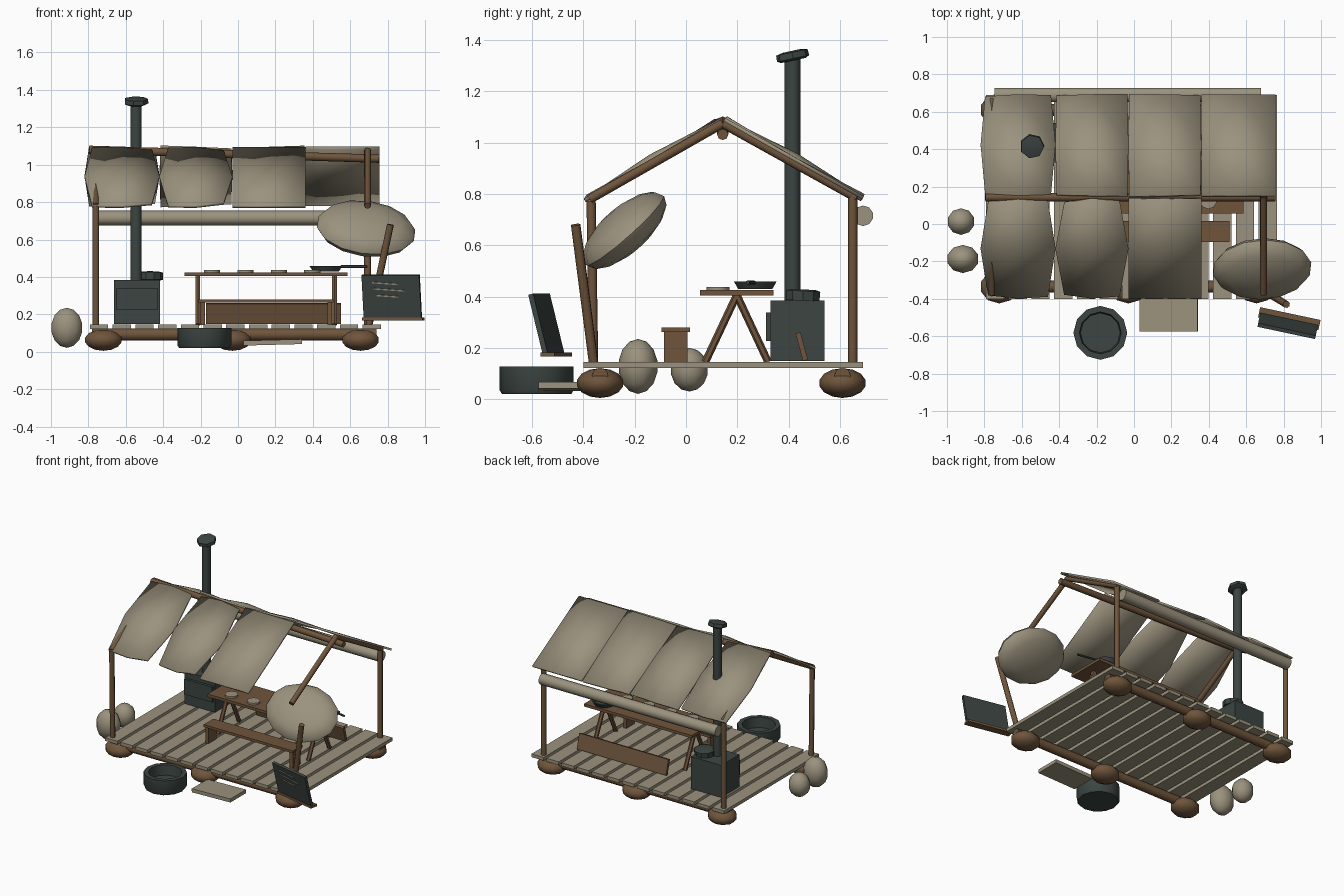
import bpy, bmesh, math
from mathutils import Vector, Matrix, Euler

cube = bpy.data.objects.get("Cube")
if cube:
    bpy.data.objects.remove(cube, do_unlink=True)


def material(name, rgb):
    m = bpy.data.materials.new(name)
    m.use_nodes = True
    m.diffuse_color = (*rgb, 1)
    m.node_tree.nodes["Principled BSDF"].inputs["Base Color"].default_value = (*rgb, 1)
    return m


CANVAS = material("weathered canvas", (0.33, 0.29, 0.21))
WOOD = material("brown wood", (0.16, 0.09, 0.045))
IRON = material("dark iron", (0.045, 0.06, 0.055))


def finish(name, bm, mat, smooth=None):
    bmesh.ops.recalc_face_normals(bm, faces=bm.faces)
    mesh = bpy.data.meshes.new(name)
    bm.to_mesh(mesh)
    bm.free()
    mesh.materials.append(mat)
    ob = bpy.data.objects.new(name, mesh)
    bpy.context.collection.objects.link(ob)
    if smooth:
        bpy.ops.object.select_all(action="DESELECT")
        ob.select_set(True)
        bpy.context.view_layer.objects.active = ob
        bpy.ops.object.shade_smooth_by_angle(angle=math.radians(smooth))
    return ob


def placed(loc, rot=(0, 0, 0)):
    return Matrix.Translation(loc) @ Euler([math.radians(a) for a in rot]).to_matrix().to_4x4()


def box(name, loc, size, mat, rot=(0, 0, 0)):
    bm = bmesh.new()
    bmesh.ops.create_cube(bm, size=1, matrix=placed(loc, rot) @ Matrix.Diagonal((*size, 1)))
    return finish(name, bm, mat)


def pole(name, a, b, r, mat, sides=8, r2=None):
    a, b = Vector(a), Vector(b)
    m = Matrix.Translation((a + b) / 2) @ (b - a).to_track_quat("Z", "Y").to_matrix().to_4x4()
    bm = bmesh.new()
    bmesh.ops.create_cone(bm, cap_ends=True, segments=sides, radius1=r, radius2=r2 or r,
                          depth=(b - a).length, matrix=m)
    return finish(name, bm, mat, 50)


def blob(name, loc, radii, mat, rot=(0, 0, 0), u=10, v=7):
    bm = bmesh.new()
    bmesh.ops.create_uvsphere(bm, u_segments=u, v_segments=v, radius=1,
                              matrix=placed(loc, rot) @ Matrix.Diagonal((*radii, 1)))
    return finish(name, bm, mat, 40)


def lathe(name, loc, profile, mat, sides=10, rot=(0, 0, 0)):
    bm = bmesh.new()
    rings = [[bm.verts.new((r * math.cos(t * math.tau / sides), r * math.sin(t * math.tau / sides), z))
              for t in range(sides)] for r, z in profile]
    for lo, hi in zip(rings, rings[1:]):
        for i in range(sides):
            j = (i + 1) % sides
            bm.faces.new((lo[i], lo[j], hi[j], hi[i]))
    bm.faces.new(rings[0])
    bm.faces.new(rings[-1])
    bm.transform(placed(loc, rot))
    return finish(name, bm, mat, 35)


def canvas_panel(name, x0, x1, eave, ridge, corner, bulge):
    """Thin sheet between eave and ridge; corner pulls the four corners in."""
    eave, ridge = Vector(eave), Vector(ridge)
    normal = Vector((1, 0, 0)).cross(ridge - eave).normalized()
    normal *= 1 if normal.z > 0 else -1
    bm = bmesh.new()
    grid = []
    for v in (-1, 0, 1):
        row = []
        for u in (-1, 0, 1):
            pull = 1 - corner * abs(u * v)
            p = eave.lerp(ridge, (v * (1 - corner * 0.25 * abs(u * v)) + 1) / 2)
            p.x = (x0 + x1) / 2 + u * pull * (x1 - x0) / 2
            p += normal * (bulge if u == v == 0 else -bulge * u * v * 0.5)
            row.append(bm.verts.new(p))
        grid.append(row)
    for a, b in zip(grid, grid[1:]):
        for i in (0, 1):
            bm.faces.new((a[i], a[i + 1], b[i + 1], b[i]))
    ob = finish(name, bm, CANVAS, 60)
    thick = ob.modifiers.new("thickness", "SOLIDIFY")
    thick.thickness, thick.offset = 0.014, 0


# Deck planks, bearers and round footings
for i in range(13):
    box(f"deck_plank_{i + 1}", (-0.743 + i * 0.1215, 0.145, 0.133), (0.098, 1.09, 0.024), CANVAS)
for side, y in (("front", -0.335), ("back", 0.61)):
    pole(f"{side}_bearer", (-0.78, y, 0.092), (0.74, y, 0.092), 0.032, WOOD)
    for i, x in enumerate((-0.72, -0.03, 0.655)):
        blob(f"{side}_footing_{i + 1}", (x, y, 0.063), (0.105, 0.092, 0.058), WOOD)

# Frame posts, rafters and ridge
LEFT, RIGHT = -0.76, 0.693
APEX, FRONT_EAVE, BACK_EAVE = (0.143, 1.075), (-0.375, 0.78), (0.665, 0.785)
pole("front_post", (LEFT, -0.36, 0.14), (LEFT, -0.37, 0.78), 0.018, WOOD)
for name, x in (("right", LEFT), ("left", RIGHT)):
    pole(f"back_{name}_post", (x, 0.65, 0.14), (x, 0.65, 0.79), 0.018, WOOD)
    pole(f"front_{name}_rafter", (x, *FRONT_EAVE), (x, *APEX), 0.018, WOOD)
    pole(f"back_{name}_rafter", (x, *BACK_EAVE), (x, *APEX), 0.018, WOOD)
pole("leaning_post", (0.70, -0.36, 0.14), (0.815, -0.43, 0.68), 0.019, WOOD)
pole("ridge_pole", (-0.795, 0.143, 1.08), (0.755, 0.143, 1.032), 0.022, WOOD)

# Canvas roof panels, rolled awning and the fallen panel
spans = [(-0.82, -0.42), (-0.42, -0.03), (-0.03, 0.36), (0.36, 0.757)]
for i, (x0, x1) in enumerate(spans):
    canvas_panel(f"back_canvas_{i + 1}", x0, x1, (0, 0.69, 0.785), (0, 0.15, 1.09),
                 (0.12, 0.03, 0.02, 0)[i], (0.015, 0.018, -0.016, 0)[i])
    if i < 3:
        canvas_panel(f"front_canvas_{i + 1}", x0, x1, (0, -0.395, 0.775), (0, 0.135, 1.088),
                     (0.2, 0.24, 0)[i], (0.015, 0.018, 0)[i])
pole("rolled_awning", (-0.745, 0.69, 0.715), (0.68, 0.69, 0.715), 0.04, CANVAS, 10)
blob("fallen_canvas", (0.685, -0.24, 0.658), (0.268, 0.205, 0.085), CANVAS, (41, 8, 0), 14, 8)

# Trestle table
box("table_top", (0.15, 0.198, 0.415), (0.87, 0.285, 0.02), WOOD)
for x in (-0.215, 0.515):
    for y in (0.075, 0.32):
        pole("table_leg", (x, y, 0.145), (x, 0.198, 0.406), 0.015, WOOD, 6)
for i in range(4):
    pole(f"plate_{i + 1}", (-0.14 + i * 0.179, 0.125, 0.425), (-0.14 + i * 0.179, 0.125, 0.438),
         0.045, CANVAS, 10)
lathe("pan", (0.47, 0.27, 0.43), [(0.07, 0), (0.087, 0.028), (0.075, 0.028), (0.062, 0.008)], IRON)
pole("pan_handle", (0.55, 0.265, 0.455), (0.69, 0.24, 0.455), 0.008, IRON, 6)

# Standing bench and toppled bench seat
box("bench_seat", (0.15, -0.04, 0.271), (0.72, 0.112, 0.018), WOOD)
for x in (-0.19, 0.49):
    box("bench_leg", (x, -0.04, 0.203), (0.025, 0.092, 0.12), WOOD)
box("toppled_bench", (0.19, 0.451, 0.205), (0.72, 0.02, 0.11), WOOD, (15, 0, 0))

# Stove with door, pot, flue and tilted cap
box("stove_body", (-0.54, 0.435, 0.267), (0.245, 0.21, 0.235), IRON)
box("stove_door", (-0.54, 0.322, 0.283), (0.225, 0.022, 0.112), IRON)
lathe("stove_pot", (-0.47, 0.455, 0.384), [(0.068, 0), (0.07, 0.038), (0.05, 0.044)], IRON, 10, (-3, 0, 0))
pole("flue", (-0.545, 0.415, 0.38), (-0.545, 0.415, 1.34), 0.031, IRON, 10)
lathe("flue_cap", (-0.545, 0.415, 1.34), [(0.05, -0.02), (0.066, -0.012), (0.064, 0.012), (0.035, 0.018)],
      IRON, 7, (12, 0, 0))

# Wash tub and doorstep
lathe("wash_tub", (-0.18, -0.582, 0.02),
      [(0.135, 0), (0.144, 0.015), (0.144, 0.108), (0.112, 0.108), (0.106, 0.035)], IRON, 12)
box("doorstep", (0.185, -0.485, 0.05), (0.312, 0.18, 0.026), CANVAS, (0, -1.5, 0))

# Grain sacks
blob("large_sack", (-0.915, -0.187, 0.128), (0.088, 0.077, 0.107), CANVAS)
blob("small_sack", (-0.925, 0.013, 0.115), (0.075, 0.073, 0.085), CANVAS)

# Leaning menu board with ledge and chalk marks
turn = placed((0.822, -0.545, 0.295), (0, 0, -12))
lean = turn @ placed((0, 0, 0), (14, 0, 0))
parts = [box("menu_board", (0, 0, 0), (0.315, 0.02, 0.236), IRON)]
for i, (x, z, w) in enumerate(((-0.03, 0.075, 0.14), (-0.01, 0.04, 0.17), (-0.02, 0.005, 0.12))):
    parts.append(box(f"chalk_mark_{i + 1}", (x, -0.012, z), (w, 0.006, 0.007), CANVAS, (0, 4, 0)))
for ob in parts:
    ob.data.transform(ob.matrix_basis)
    ob.data.transform(lean)
ledge = box("board_ledge", (0, 0.04, -0.121), (0.33, 0.055, 0.016), WOOD)
ledge.data.transform(turn)
